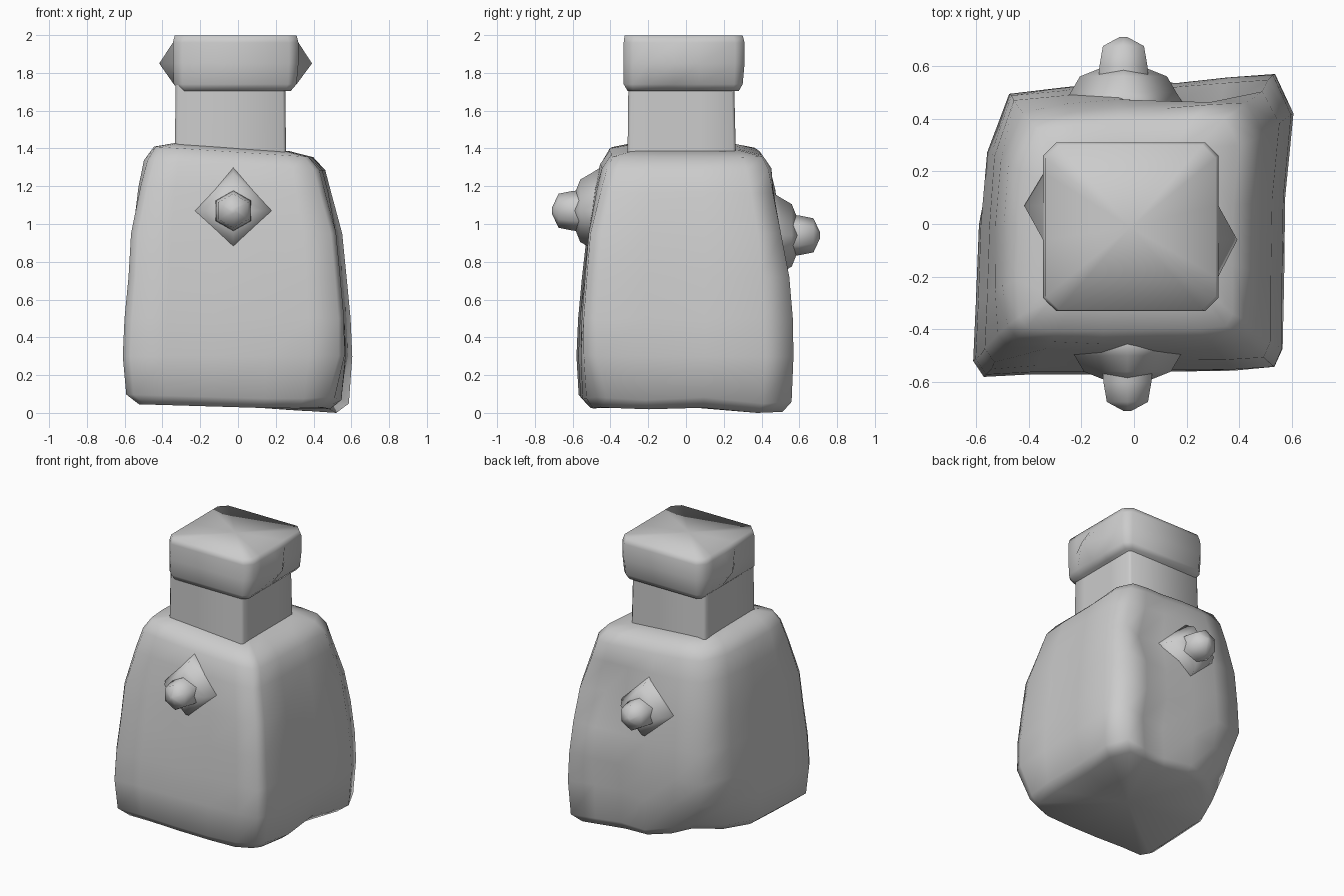
import bpy, bmesh, math
from mathutils import Vector

cube = bpy.data.objects.get("Cube")
if cube:
    bpy.data.objects.remove(cube)

grey = bpy.data.materials.new("plain grey")
grey.use_nodes = True
colour = (0.6, 0.6, 0.6, 1)
grey.diffuse_color = colour
grey.node_tree.nodes["Principled BSDF"].inputs["Base Color"].default_value = colour


def loft(name, rings, angle):
    """Skin closed rings of equal length and cap both ends."""
    bm = bmesh.new()
    rows = [[bm.verts.new(p) for p in ring] for ring in rings]
    n = len(rows[0])
    for a, b in zip(rows, rows[1:]):
        for i in range(n):
            j = (i + 1) % n
            bm.faces.new((a[i], a[j], b[j], b[i]))
    caps = [bm.faces.new(rows[0][::-1]), bm.faces.new(rows[-1])]
    bmesh.ops.poke(bm, faces=caps)
    bmesh.ops.recalc_face_normals(bm, faces=bm.faces)
    mesh = bpy.data.meshes.new(name)
    bm.to_mesh(mesh)
    bm.free()
    mesh.materials.append(grey)
    ob = bpy.data.objects.new(name, mesh)
    bpy.context.collection.objects.link(ob)
    bpy.ops.object.select_all(action="DESELECT")
    ob.select_set(True)
    bpy.context.view_layer.objects.active = ob
    bpy.ops.object.shade_smooth_by_angle(angle=math.radians(angle))
    return ob


def box_ring(x0, x1, y0, y1, z, c, bulge=0):
    """Rectangle with cut corners and a peak part way along each x side."""
    return [Vector((x, y, z)) for x, y in (
        (x0 + c, y0), (x1 - c, y0), (x1, y0 + c),
        (x1, -.2), (x1 + bulge, -.06), (x1, .07),
        (x1, y1 - c), (x1 - c, y1), (x0 + c, y1), (x0, y1 - c),
        (x0, .19), (x0 - bulge, .07), (x0, -.06), (x0, y0 + c))]


# Body: irregular lower outline scaled up the height
outline = [(-.57, -.58), (-.38, -.57), (-.13, -.57), (.15, -.56), (.38, -.56),
           (.54, -.55), (.57, -.48), (.57, -.22), (.575, .1), (.605, .42),
           (.535, .575), (.36, .57), (.17, .55), (-.05, .55), (-.28, .53),
           (-.49, .51), (-.57, .28), (-.59, 0), (-.60, -.3), (-.61, -.52)]
# height, x scale, y scale, x shift
levels = [(.03, .86, .9, 0), (.08, .97, .98, 0), (.3, 1, 1, 0),
          (.5, .985, .985, 0), (.72, .95, .955, 0), (.95, .92, .92, -.005),
          (1.18, .865, .86, -.015), (1.31, .81, .8, -.015),
          (1.38, .7, .71, -.025), (1.405, .5, .5, -.03)]
# centre, radius and push of each dent
dents = [((.3, .52, .97), .17, (0, -.09, 0)),
         ((.25, .55, .22), .18, (0, -.09, 0)),
         ((-.32, -.55, .95), .24, (0, .02, 0)),
         ((.57, .0, .06), .14, (-.05, 0, .04)),
         ((.45, .33, .04), .2, (0, 0, -.025)),
         ((-.5, .5, .05), .27, (.15, -.14, .05)),
         ((.55, -.55, .05), .18, (-.05, .06, .02))]


def body_point(x, y, z, sx, sy, dx):
    p = Vector((x * sx + dx, y * sy, z))
    # shoulders round off their corners and lean down to the left
    if z > 1:
        corner = max(0, abs(p.x) + abs(p.y) - .72) * (z - .9)
        p.x -= math.copysign(corner * .35, p.x)
        p.y -= math.copysign(corner * .35, p.y)
        p.z -= .07 * p.x * (z - 1) / .4
    if z < .1:
        p.z -= .03 * p.x
    for centre, radius, push in dents:
        d = (p - Vector(centre)).length / radius
        p += Vector(push) * math.exp(-d * d)
    p.z = max(p.z, 0)
    return p


loft("body", [[body_point(x, y, z, sx, sy, dx) for x, y in outline]
              for z, sx, sy, dx in levels], 120)

# Neck
loft("neck", [box_ring(-.335, .255, -.31, .265, 1.33, .015),
              box_ring(-.33, .25, -.305, .255, 1.74, .015)], 50)

# Cap with softened rim and a peak on each side
loft("cap", [box_ring(-.31, .28, -.31, .28, 1.705, .03),
             box_ring(-.34, .31, -.33, .3, 1.74, .045),
             box_ring(-.345, .32, -.33, .31, 1.85, .05, .072),
             box_ring(-.345, .32, -.33, .31, 1.96, .05),
             box_ring(-.335, .31, -.325, .3, 1.998, .05)], 120)


def side_ring(x, y, z, r, n):
    """Ring of n points around the y axis."""
    angles = [math.tau * i / n + math.pi / 2 for i in range(n)]
    return [Vector((x + r * math.cos(a), y, z + r * math.sin(a))) for a in angles]


# Front and back knobs, each on a flared square collar
for name, side, x, z in (("front", -1, -.025, 1.07), ("back", 1, -.04, .94)):
    loft(name + "_collar", [side_ring(x, side * d, z, r, 4)
                            for d, r in ((.42, .25), (.5, .2), (.56, .165), (.59, .09))], 120)
    loft(name + "_knob", [side_ring(x, side * d, z, r, 6)
                          for d, r in ((.54, .11), (.6, .105), (.675, .09), (.71, .015))], 80)
